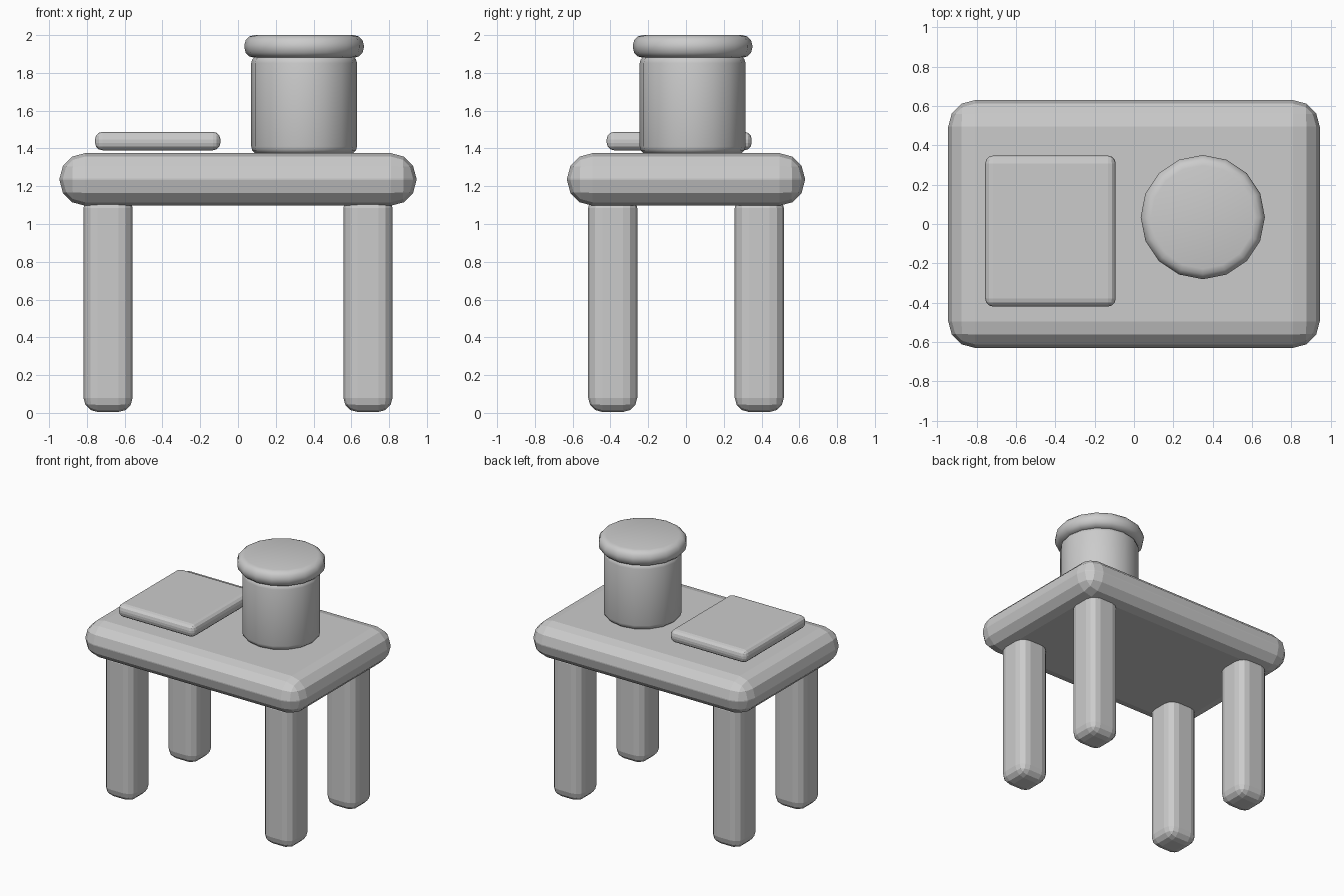
import bpy
import math

if "Cube" in bpy.data.objects:
    bpy.data.objects.remove(bpy.data.objects["Cube"])

grey = bpy.data.materials.new("light grey")
grey.diffuse_color = (0.6, 0.6, 0.6, 1)
grey.use_nodes = True
grey.node_tree.nodes["Principled BSDF"].inputs["Base Color"].default_value = grey.diffuse_color


def finish(obj, name, bevel, segments, smooth):
    obj.name = name
    obj.data.materials.append(grey)
    mod = obj.modifiers.new("Rounded edges", 'BEVEL')
    mod.width = bevel
    mod.segments = segments
    mod.limit_method = 'ANGLE'
    mod.angle_limit = math.radians(40)
    bpy.ops.object.modifier_apply(modifier=mod.name)
    if smooth:
        bpy.ops.object.shade_smooth_by_angle(angle=math.radians(40))
    return obj


def box(name, x, y, z, bevel, segments=3):
    """Rounded box from (low, high) ranges on each axis."""
    loc = [(r[0] + r[1]) / 2 for r in (x, y, z)]
    bpy.ops.mesh.primitive_cube_add(size=1, location=loc)
    obj = bpy.context.object
    obj.scale = [r[1] - r[0] for r in (x, y, z)]
    bpy.ops.object.transform_apply(location=False, rotation=False, scale=True)
    return finish(obj, name, bevel, segments, False)


def can(name, radius, z, bevel):
    """Rounded 16-sided cylinder standing on the right of the table."""
    bpy.ops.mesh.primitive_cylinder_add(
        vertices=16, radius=radius, depth=z[1] - z[0],
        location=(0.35, 0.035, (z[0] + z[1]) / 2))
    return finish(bpy.context.object, name, bevel, 3, True)


# Table top
box("table_top", (-0.945, 0.945), (-0.63, 0.63), (1.097, 1.375), 0.135)

# Four legs
for sy, depth in ((-1, "front"), (1, "back")):
    for sx, side in ((-1, "left"), (1, "right")):
        cx, cy = sx * 0.688, sy * 0.388
        box(f"{depth}_{side}_leg", (cx - 0.13, cx + 0.13),
            (cy - 0.13, cy + 0.13), (0.005, 1.16), 0.075)

# Flat board just above the table top
box("board", (-0.757, -0.093), (-0.42, 0.348), (1.39, 1.488), 0.04)

# Jar and lid
can("jar_body", 0.28, (1.37, 1.892), 0.04)
can("jar_lid", 0.316, (1.88, 2.0), 0.052)
